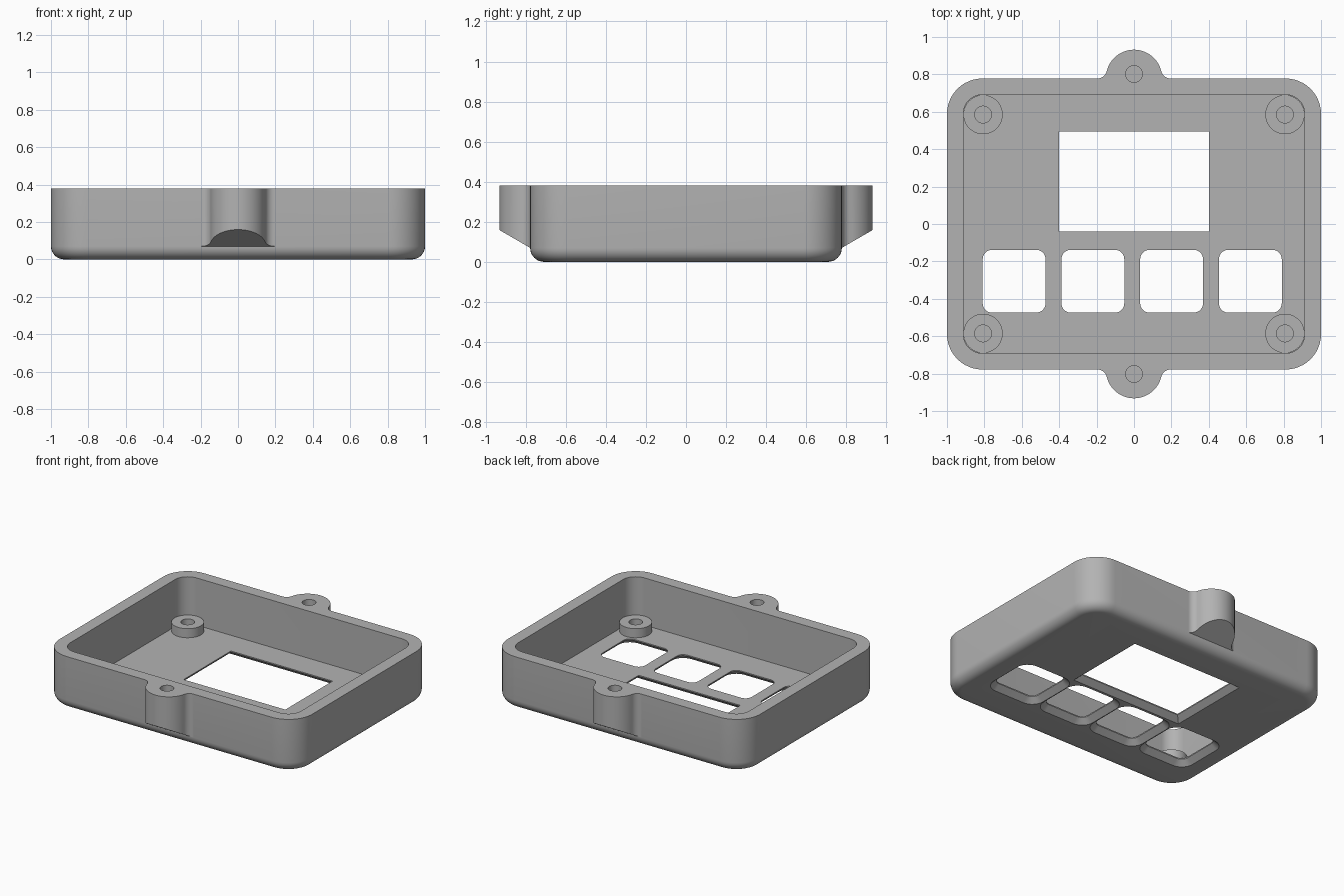
import bpy, bmesh
from math import sin, cos, pi, sqrt, atan2

cube = bpy.data.objects.get("Cube")
if cube:
    bpy.data.objects.remove(cube, do_unlink=True)

grey = bpy.data.materials.new("matte grey plastic")
grey.use_nodes = True
grey.diffuse_color = (0.45, 0.45, 0.45, 1)
grey.node_tree.nodes["Principled BSDF"].inputs["Base Color"].default_value = (0.45, 0.45, 0.45, 1)

HALF_X, HALF_Y, HEIGHT = 1.0, 0.778, 0.38
FLOOR, FILLET, CORNER = 0.043, 0.07, 0.19
CHAMFER, LIP = 0.04, 0.035


def arc(cx, cy, r, a0, a1, steps):
    return [(cx + r * cos(a0 + (a1 - a0) * i / steps),
             cy + r * sin(a0 + (a1 - a0) * i / steps)) for i in range(steps + 1)]


def rounded_rect(cx, cy, hx, hy, r, steps=12):
    """Counter-clockwise rectangle; a zero radius gives sharp corners."""
    pts = []
    for i, (sx, sy) in enumerate([(1, 1), (-1, 1), (-1, -1), (1, -1)]):
        x, y = cx + sx * (hx - r), cy + sy * (hy - r)
        pts += arc(x, y, r, i * pi / 2, (i + 1) * pi / 2, steps) if r else [(x, y)]
    return pts


def circle(cx, cy, r, steps=40):
    return arc(cx, cy, r, 0, 2 * pi, steps)[:-1]


def loft(name, loops):
    """Closed solid through loops of 3D points, lowest loop first."""
    bm = bmesh.new()
    rings = [[bm.verts.new(p) for p in loop] for loop in loops]
    bm.faces.new(reversed(rings[0]))
    bm.faces.new(rings[-1])
    for low, high in zip(rings, rings[1:]):
        n = len(low)
        for i in range(n):
            j = (i + 1) % n
            bm.faces.new((low[i], low[j], high[j], high[i]))
    bmesh.ops.recalc_face_normals(bm, faces=bm.faces)
    mesh = bpy.data.meshes.new(name)
    bm.to_mesh(mesh)
    bm.free()
    mesh.materials.append(grey)
    obj = bpy.data.objects.new(name, mesh)
    bpy.context.collection.objects.link(obj)
    return obj


def at(z, loop):
    return [(x, y, z) for x, y in loop]


def prism(name, loop, z0, z1):
    return loft(name, [at(z0, loop), at(z1, loop)])


def combine(target, tool, operation):
    """Apply a boolean and discard the tool."""
    mod = target.modifiers.new("boolean", 'BOOLEAN')
    mod.operation, mod.solver, mod.object = operation, 'EXACT', tool
    bpy.context.view_layer.objects.active = target
    bpy.ops.object.modifier_apply(modifier=mod.name)
    bpy.data.objects.remove(tool, do_unlink=True)


# Outer shell with rounded corners and a filleted underside
levels = []
for i in range(9):
    a = i / 8 * pi / 2
    inset = FILLET * (1 - sin(a))
    levels.append(at(FILLET * (1 - cos(a)),
                     rounded_rect(0, 0, HALF_X - inset, HALF_Y - inset, CORNER - inset)))
levels.append(at(HEIGHT, rounded_rect(0, 0, HALF_X, HALF_Y, CORNER)))
case = loft("case_shell", levels)

# Mounting lugs: round tab blended into the wall, with a sloping underside
LUG_Y, LUG_R, BLEND = 0.782, 0.15, 0.05
rise = HALF_Y + BLEND - LUG_Y
blend_x = sqrt((LUG_R + BLEND) ** 2 - rise ** 2)
tilt = atan2(rise, blend_x)
right = arc(blend_x, HALF_Y + BLEND, BLEND, -pi / 2, -pi + tilt, 8)
nose = arc(0, LUG_Y, LUG_R, tilt, pi - tilt, 28)
left = [(-x, y) for x, y in reversed(right)]
outline = [(blend_x, 0.72)] + right + nose[1:-1] + left + [(-blend_x, 0.72)]
for s in (1, -1):
    under = [(s * x, s * y, 0.07 + (y - HALF_Y) * 0.58) for x, y in outline]
    lug = loft("mounting_lug", [under, [(x, y, HEIGHT) for x, y, _ in under]])
    combine(case, lug, 'UNION')

# Hollow interior
combine(case, prism("cavity", rounded_rect(0, 0, 0.912, 0.691, 0.1), FLOOR, 0.6), 'DIFFERENCE')

# Screw posts on the floor and their blind holes
for sx in (1, -1):
    for sy in (1, -1):
        x, y = sx * 0.807, sy * 0.585
        combine(case, prism("screw_post", circle(x, y, 0.105), 0.03, 0.108), 'UNION')
        combine(case, prism("post_hole", circle(x, y, 0.045), FLOOR + 0.002, 0.3), 'DIFFERENCE')

# Blind holes in the lugs
for s in (1, -1):
    combine(case, prism("lug_hole", circle(0, s * 0.802, 0.045), 0.17, 0.6), 'DIFFERENCE')


def opening(cx, cy, hx, hy, r):
    """Floor opening that flares outward toward the underside."""
    grow = CHAMFER * (LIP + 0.02) / LIP
    wide = rounded_rect(cx, cy, hx + grow, hy + grow, r + grow if r else 0, 8)
    slim = rounded_rect(cx, cy, hx, hy, r, 8)
    combine(case, loft("opening", [at(-0.02, wide), at(LIP, slim), at(0.2, slim)]), 'DIFFERENCE')


# Screen window and the row of four button openings
opening(0, 0.227, 0.402, 0.267, 0)
for i in range(4):
    opening(-0.641 + i * 0.421, -0.306, 0.168, 0.168, 0.05)

# Smooth curved walls, keep real edges crisp
bpy.ops.object.select_all(action='DESELECT')
case.select_set(True)
bpy.context.view_layer.objects.active = case
bpy.ops.object.shade_smooth_by_angle(angle=0.5)
